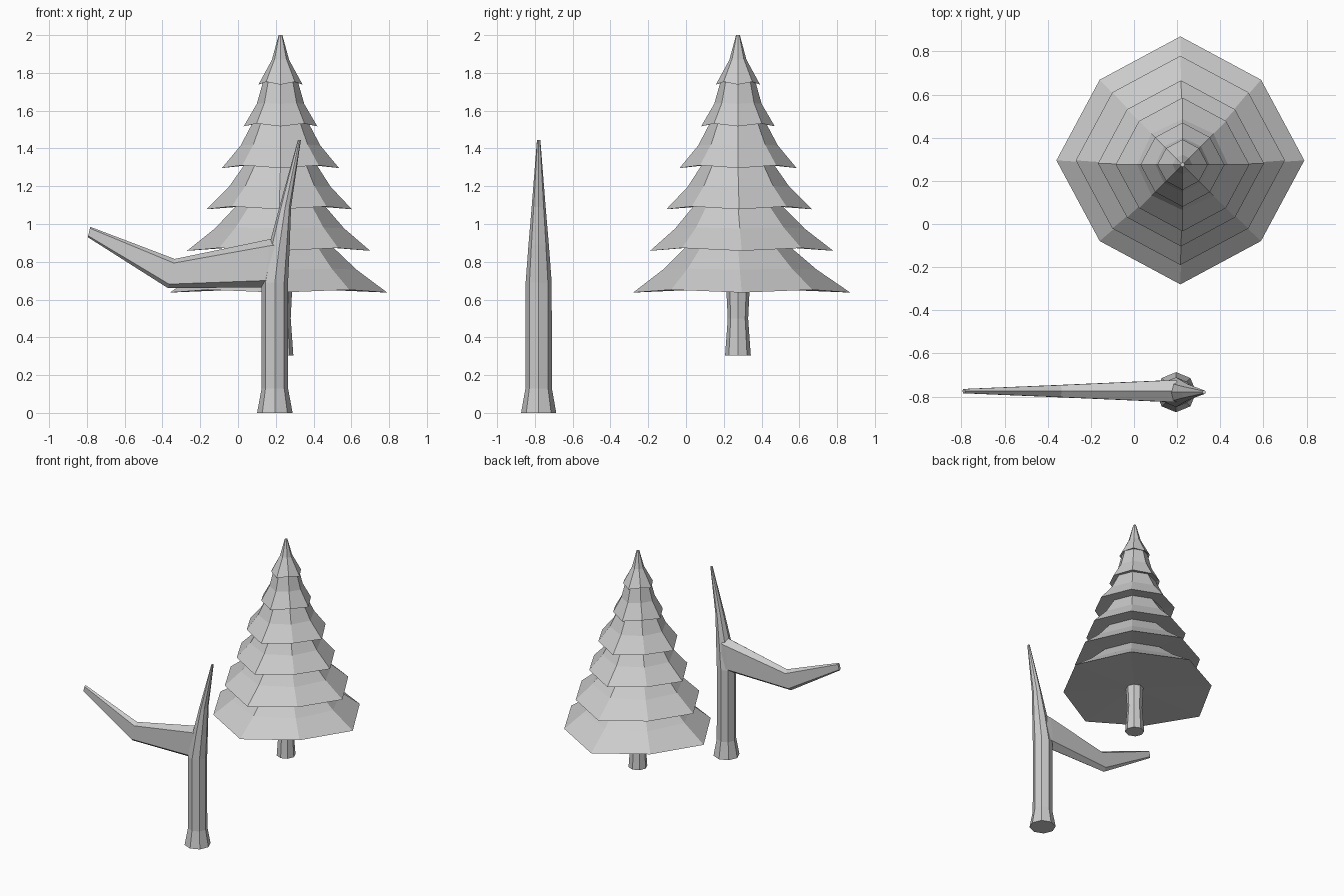
import bpy, bmesh
from math import cos, sin, tau

if "Cube" in bpy.data.objects:
    bpy.data.objects.remove(bpy.data.objects["Cube"])


def loft(name, rings):
    """Skin a list of equal-length point rings and cap both ends."""
    bm = bmesh.new()
    loops = [[bm.verts.new(p) for p in ring] for ring in rings]
    n = len(loops[0])
    for a, b in zip(loops, loops[1:]):
        for i in range(n):
            j = (i + 1) % n
            bm.faces.new((a[i], a[j], b[j], b[i]))
    bm.faces.new(loops[0][::-1])
    bm.faces.new(loops[-1])
    bmesh.ops.recalc_face_normals(bm, faces=bm.faces)
    mesh = bpy.data.meshes.new(name)
    bm.to_mesh(mesh)
    bm.free()
    obj = bpy.data.objects.new(name, mesh)
    bpy.context.collection.objects.link(obj)
    return obj


def octagon(cx, cy, z, r, diag=1.0, lift=0.0, ry=None):
    """Eight points; the diagonal ones can be pulled in and lifted."""
    pts = []
    for i in range(8):
        k = diag if i % 2 else 1.0
        a = tau * i / 8
        pts.append((cx + r * k * cos(a), cy + (ry or r) * k * sin(a),
                    z + (lift if i % 2 else 0)))
    return pts


# Pine foliage: (tip radius, tip z, top radius, top z, centre x, centre y)
tiers = [(.575, .637, .275, .88, .215, .295),
         (.485, .858, .235, 1.095, .215, .295),
         (.385, 1.078, .19, 1.315, .218, .281),
         (.31, 1.296, .148, 1.535, .225, .276),
         (.195, 1.517, .092, 1.755, .225, .275),
         (.117, 1.738, .01, 2.0, .225, .275)]
rings = [octagon(.225, .275, .66, .05)]
for r, z, rt, zt, cx, cy in tiers:
    rings.append(octagon(cx, cy, z, r, .92, .015))
    rings.append(octagon((cx + .225) / 2, (cy + .275) / 2,
                         (z + zt) / 2, (r + rt) / 2 - .018, .96, .005))
    rings.append(octagon(.225, .275, zt, rt))
loft("pine_foliage", rings)

# Pine trunk
loft("pine_trunk", [octagon(.225, .275, z, r)
                    for z, r in [(.305, .068), (.5, .054), (.7, .064)]])

# Bare trunk with flared foot and leaning pointed top
trunk = [(.195, 0, .094, .093), (.195, .13, .07, .07), (.195, .69, .07, .069),
         (.22, .89, .054, .054), (.25, 1.09, .031, .037), (.325, 1.445, .008, .009)]
loft("bare_trunk", [octagon(x, -.78, z, r, ry=ry) for x, z, r, ry in trunk])

# Side branch: six-sided section with upper and lower ridges
# (bottom x, bottom z, top x, top z, half width)
sections = [(.20, .665, .20, .925, .05), (.14, .665, .17, .92, .05),
            (-.37, .66, -.335, .815, .028), (-.795, .93, -.782, .985, .01)]
profile = [(0, 0), (1, .14), (1, .86), (0, 1), (-1, .86), (-1, .14)]
loft("bare_branch", [[(xb + (xt - xb) * t, -.775 + w * s, zb + (zt - zb) * t)
                      for s, t in profile] for xb, zb, xt, zt, w in sections])
